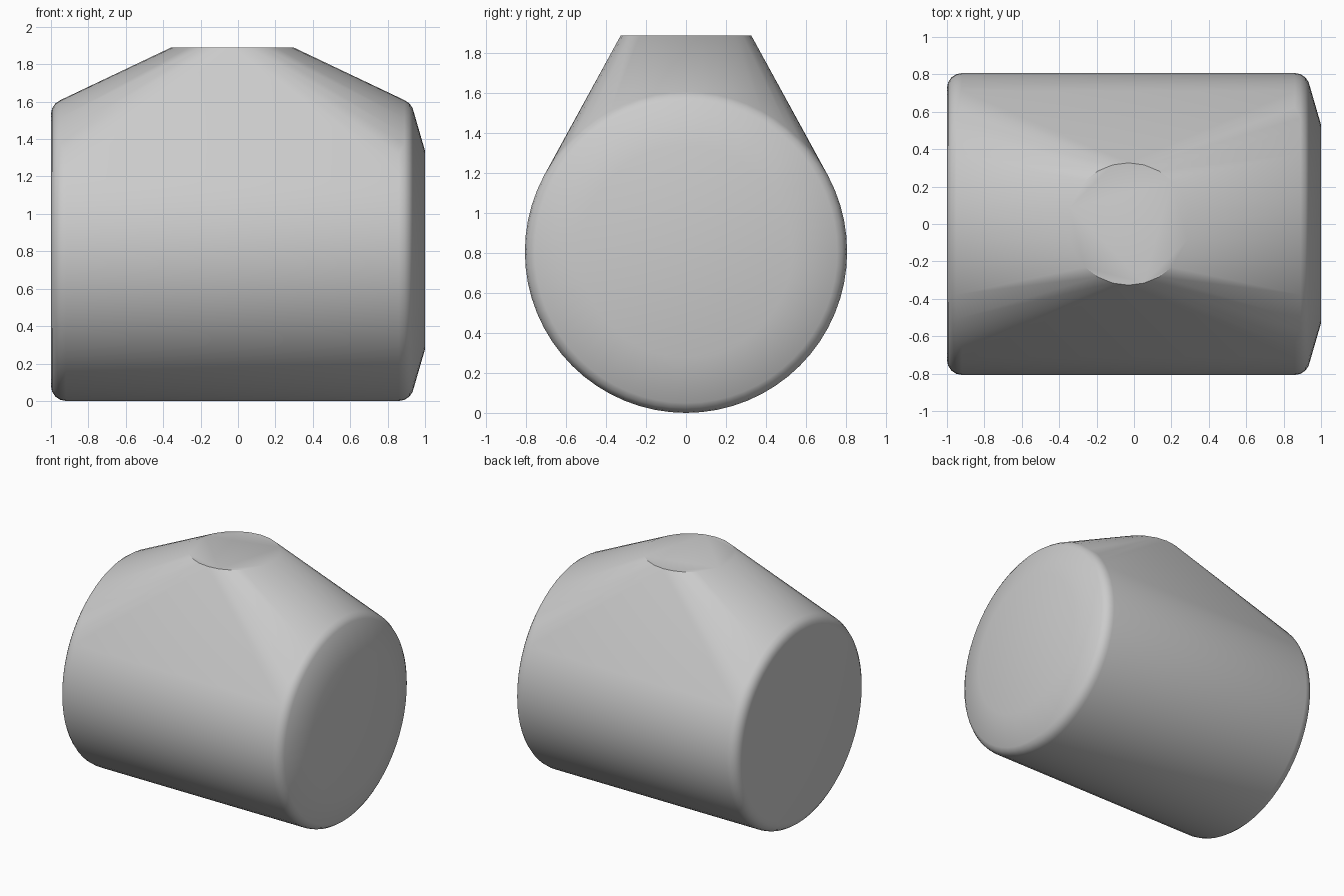
import bpy
import bmesh
import math

cube = bpy.data.objects.get("Cube")
if cube:
    bpy.data.objects.remove(cube, do_unlink=True)

RADIUS = 0.807
FILLET = 0.08
LEFT_END, RIGHT_END = -1.0, 0.94
MID_X = (LEFT_END + RIGHT_END) / 2


def ring(radius, count):
    """Points of a circle as coordinate pairs."""
    step = 2 * math.pi / count
    return [(radius * math.cos(i * step), radius * math.sin(i * step))
            for i in range(count)]


# Profile of the drum: rounded rims at both ends, then a small raised cap
profile = []
for i in range(5):
    a = math.radians(22.5 * i)
    inset = FILLET * (1 - math.sin(a))
    r = RADIUS - FILLET * (1 - math.cos(a))
    profile.append((LEFT_END + inset, r))
    if i < 4:
        profile.append((RIGHT_END - inset, r))
profile.append((1.0, 0.53))

bm = bmesh.new()
for x, r in profile:
    for y, z in ring(r, 64):
        bm.verts.new((x, y, z + RADIUS))

# Flat round top, blended into the drum by the hull
for x, y in ring(0.327, 24):
    bm.verts.new((x + MID_X, y, 1.89))

hull = bmesh.ops.convex_hull(bm, input=bm.verts[:])
loose = {g for g in hull["geom_interior"] + hull["geom_unused"]
         if isinstance(g, bmesh.types.BMVert)}
bmesh.ops.delete(bm, geom=list(loose), context='VERTS')
bmesh.ops.dissolve_limit(bm, angle_limit=math.radians(0.5),
                         verts=bm.verts[:], edges=bm.edges[:])
bmesh.ops.recalc_face_normals(bm, faces=bm.faces[:])

mesh = bpy.data.meshes.new("drum_body")
bm.to_mesh(mesh)
bm.free()
body = bpy.data.objects.new("drum_body", mesh)
bpy.context.collection.objects.link(body)

# Plain grey finish
grey = bpy.data.materials.new("light_grey")
grey.use_nodes = True
colour = (0.6, 0.6, 0.6, 1)
grey.diffuse_color = colour
grey.node_tree.nodes["Principled BSDF"].inputs["Base Color"].default_value = colour
mesh.materials.append(grey)

bpy.ops.object.select_all(action='DESELECT')
body.select_set(True)
bpy.context.view_layer.objects.active = body
bpy.ops.object.shade_smooth_by_angle(angle=math.radians(35))
